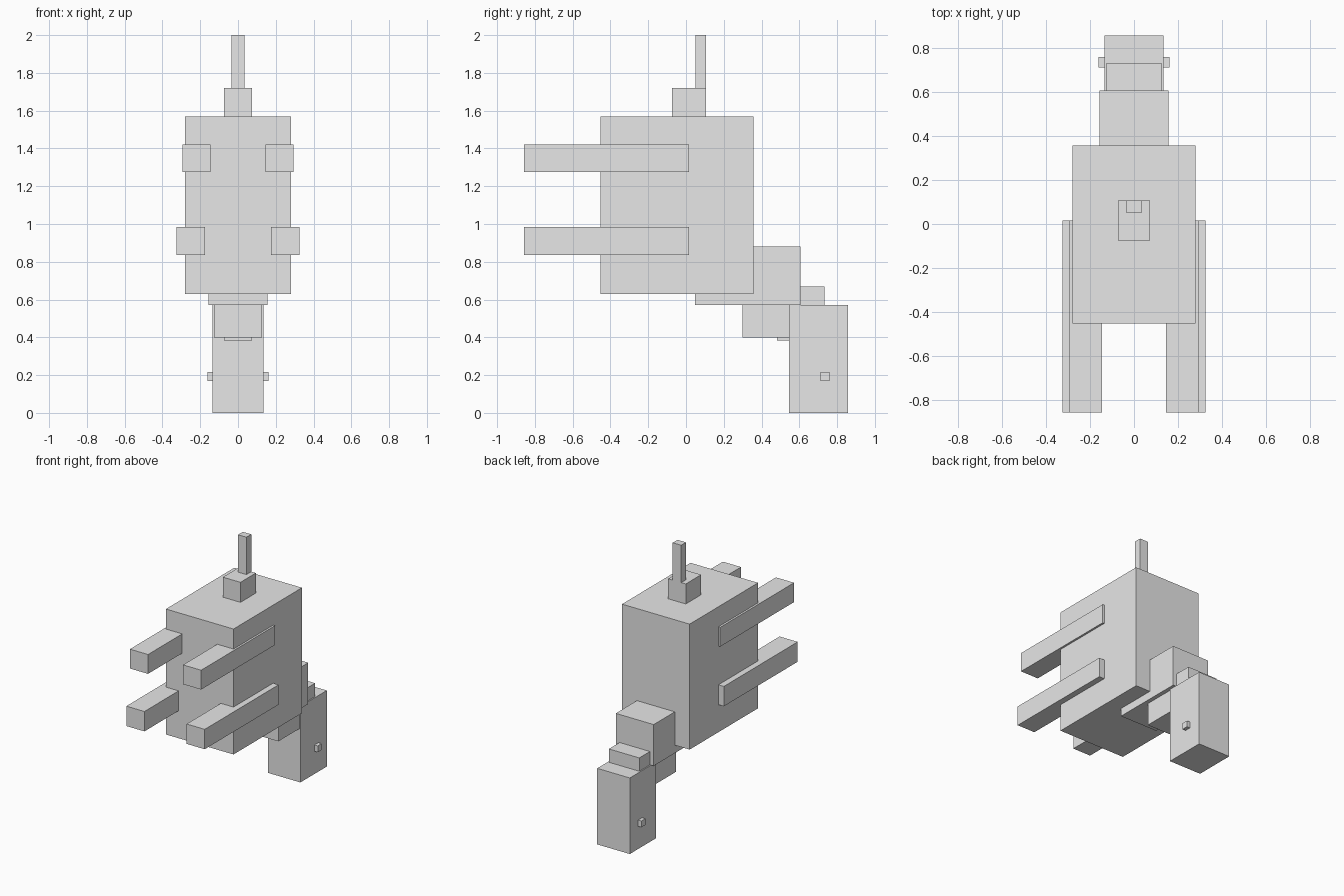
import bpy
import bmesh
from mathutils import Vector

if "Cube" in bpy.data.objects:
    bpy.data.objects.remove(bpy.data.objects["Cube"])

grey = bpy.data.materials.new("light grey")
grey.diffuse_color = (0.8, 0.8, 0.8, 1)
grey.use_nodes = True
grey.node_tree.nodes["Principled BSDF"].inputs["Base Color"].default_value = grey.diffuse_color


def box(name, x, y, z):
    """Box spanning the (min, max) range on each axis."""
    lo, hi = Vector((x[0], y[0], z[0])), Vector((x[1], y[1], z[1]))
    bm = bmesh.new()
    bmesh.ops.create_cube(bm, size=1)
    bmesh.ops.scale(bm, vec=hi - lo, verts=bm.verts)
    mesh = bpy.data.meshes.new(name)
    bm.to_mesh(mesh)
    bm.free()
    mesh.materials.append(grey)
    obj = bpy.data.objects.new(name, mesh)
    obj.location = (lo + hi) / 2
    bpy.context.collection.objects.link(obj)


def centred(name, half_width, y, z):
    box(name, (-half_width, half_width), y, z)


def pair(name, x, y, z):
    box(name + "_right", x, y, z)
    box(name + "_left", (-x[1], -x[0]), y, z)


# Torso
centred("body", 0.28, (-0.453, 0.357), (0.63, 1.57))

# Legs, slightly proud of the flanks
pair("hind_leg", (0.145, 0.295), (-0.858, 0.016), (1.275, 1.42))
pair("front_leg", (0.175, 0.325), (-0.858, 0.016), (0.836, 0.985))

# Tail
centred("tail_base", 0.073, (-0.075, 0.107), (1.56, 1.72))
centred("tail_tip", 0.035, (0.05, 0.107), (1.72, 2.0))

# Neck and head
centred("lower_neck", 0.157, (0.048, 0.607), (0.57, 0.88))
centred("upper_neck", 0.126, (0.298, 0.733), (0.40, 0.67))
centred("throat", 0.073, (0.482, 0.60), (0.382, 0.53))
centred("head", 0.135, (0.546, 0.858), (0.0, 0.57))

# Eyes
pair("eye", (0.115, 0.162), (0.713, 0.76), (0.17, 0.217))
